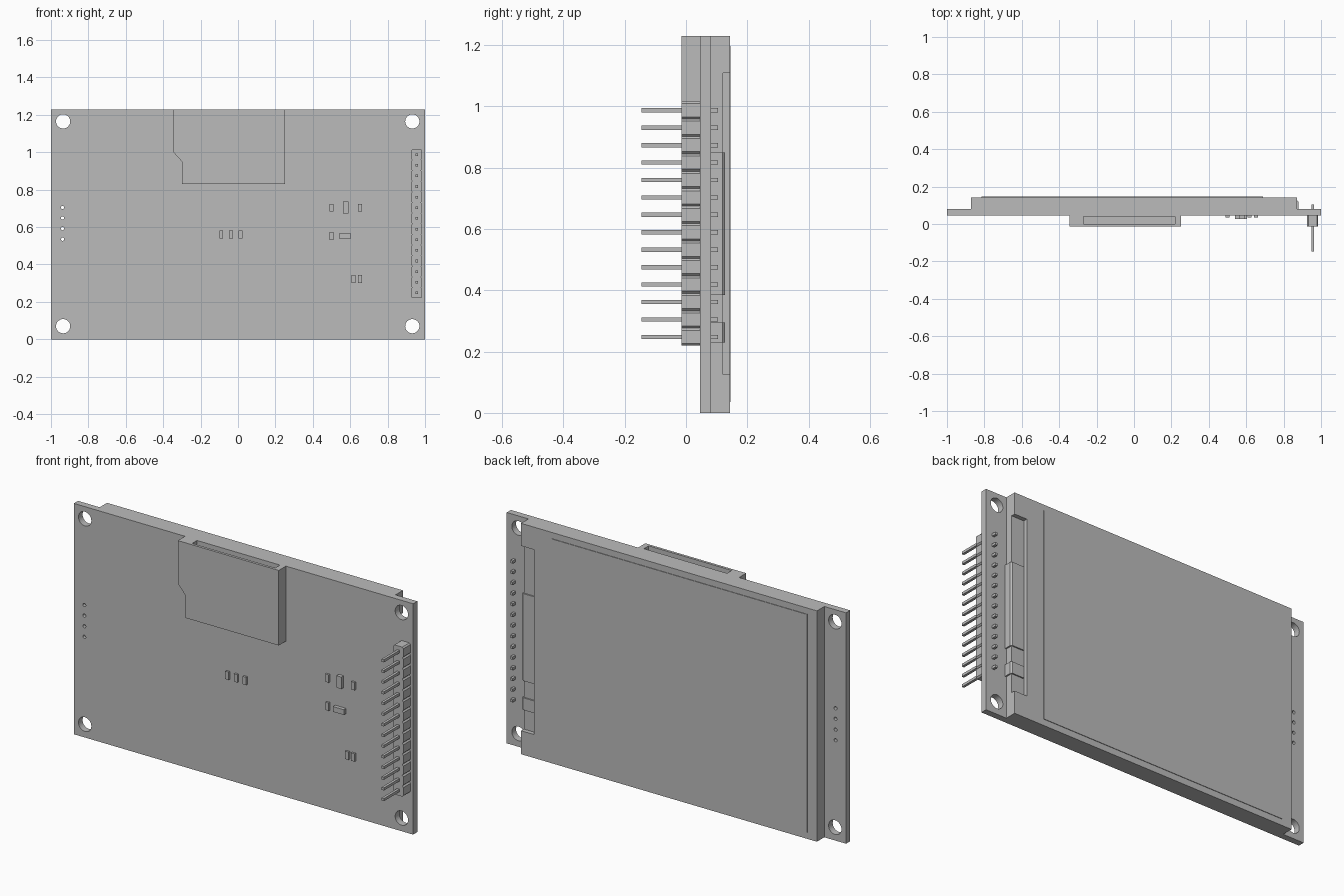
import bpy, bmesh, math
from mathutils import Vector

cube = bpy.data.objects.get("Cube")
if cube:
    bpy.data.objects.remove(cube, do_unlink=True)

grey = bpy.data.materials.new("plain_grey")
grey.use_nodes = True
GREY = (0.5, 0.5, 0.5, 1)
grey.diffuse_color = GREY
grey.node_tree.nodes["Principled BSDF"].inputs["Base Color"].default_value = GREY


def prism(name, outline, start, end, axis="y"):
    """Extrude an outline: (x, z) points along y, or (x, y) points along z."""
    def place(a, b, d):
        return (a, d, b) if axis == "y" else (a, b, d)
    bm = bmesh.new()
    base = bm.faces.new([bm.verts.new(place(a, b, start)) for a, b in outline])
    new = bmesh.ops.extrude_face_region(bm, geom=[base])["geom"]
    shift = Vector(place(0, 0, end - start))
    bmesh.ops.translate(bm, vec=shift, verts=[v for v in new if isinstance(v, bmesh.types.BMVert)])
    bmesh.ops.recalc_face_normals(bm, faces=bm.faces)
    mesh = bpy.data.meshes.new(name)
    bm.to_mesh(mesh)
    bm.free()
    mesh.materials.append(grey)
    obj = bpy.data.objects.new(name, mesh)
    bpy.context.collection.objects.link(obj)
    return obj


def box(name, x0, x1, y0, y1, z0, z1):
    return prism(name, [(x0, z0), (x1, z0), (x1, z1), (x0, z1)], y0, y1)


def circle(x, z, r, n):
    return [(x + r * math.cos(math.tau * i / n), z + r * math.sin(math.tau * i / n)) for i in range(n)]


def cut(obj, cutters):
    """Subtract the cutters, bake the result and drop the cutters."""
    for c in cutters:
        c.hide_render = True
        mod = obj.modifiers.new("cut", "BOOLEAN")
        mod.operation = "DIFFERENCE"
        mod.solver = "EXACT"
        mod.object = c
    graph = bpy.context.evaluated_depsgraph_get()
    mesh = bpy.data.meshes.new_from_object(obj.evaluated_get(graph))
    obj.modifiers.clear()
    obj.data = mesh
    for c in cutters:
        bpy.data.objects.remove(c, do_unlink=True)


TOP = 1.23
BOARD_FRONT, BOARD_BACK = 0.046, 0.081
SCREEN_BACK = 0.143

# Circuit board with mounting holes and four small solder holes
board = box("circuit_board", -1, 1, BOARD_FRONT, BOARD_BACK, 0, TOP)
holes = [prism("hole_cutter", circle(x, z, 0.038, 32), 0, 0.12)
         for x in (-0.935, 0.932) for z in (0.07, 1.165)]
holes += [prism("hole_cutter", circle(-0.938, 0.535 + 0.0567 * i, 0.009, 12), 0, 0.12) for i in range(4)]
cut(board, holes)

# Display panel with a recess along its left edge, and the thin front film
panel = box("display_panel", -0.872, 0.872, BOARD_BACK, SCREEN_BACK, 0, TOP)
cut(panel, [box("recess_cutter", 0.795, 0.95, 0.12, 0.2, 0.125, 1.11)])
box("display_film", -0.815, 0.69, SCREEN_BACK, SCREEN_BACK + 0.003, 0.035, 1.197)

# Flexible cables folded over the recess edge
cable = [(0.8, BOARD_BACK), (0.88, BOARD_BACK), (0.88, 0.119), (0.872, 0.127), (0.8, 0.127)]
prism("wide_flex_cable", cable, 0.385, 0.85, "z")
prism("narrow_flex_cable", cable, 0.23, 0.295, "z")

# Memory card slot, open at the top
slot = prism("card_slot", [(-0.345, TOP), (-0.345, 1.0), (-0.3, 0.95), (-0.3, 0.83), (0.25, 0.83), (0.25, TOP)],
             -0.014, BOARD_FRONT)
cut(slot, [box("slot_cutter", -0.27, 0.22, 0, 0.04, 0.86, 1.3)])

# Pin header: chamfered blocks in a row, each with a pin
PITCH, HALF, CHAMFER, PIN_X = 0.0569, 0.03, 0.007, 0.955
right_side, left_side = [], []
for i in range(14):
    z = 0.248 + PITCH * i
    low, high = z - PITCH / 2, z + PITCH / 2
    for dx, h in ((HALF - CHAMFER, low), (HALF, low + CHAMFER), (HALF, high - CHAMFER)):
        left_side.append((PIN_X + dx, h))
        right_side.append((PIN_X - dx, h))
    box("header_pin", PIN_X - 0.007, PIN_X + 0.007, -0.146, 0.105, z - 0.007, z + 0.007)
left_side.append((PIN_X + HALF - CHAMFER, high))
right_side.append((PIN_X - HALF + CHAMFER, high))
prism("header_body", left_side + right_side[::-1], -0.014, BOARD_FRONT)

# Small surface parts
for x, z in ((0.5, 0.703), (0.652, 0.703), (0.5, 0.553), (-0.09, 0.56), (-0.038, 0.56),
             (0.013, 0.56), (0.617, 0.323), (0.652, 0.323)):
    box("small_chip", x - 0.01, x + 0.01, 0.035, BOARD_FRONT, z - 0.021, z + 0.021)
for x, z, w, h in ((0.576, 0.705, 0.014, 0.032), (0.573, 0.553, 0.032, 0.014)):
    box("large_chip", x - w, x + w, 0.027, BOARD_FRONT, z - h, z + h)
